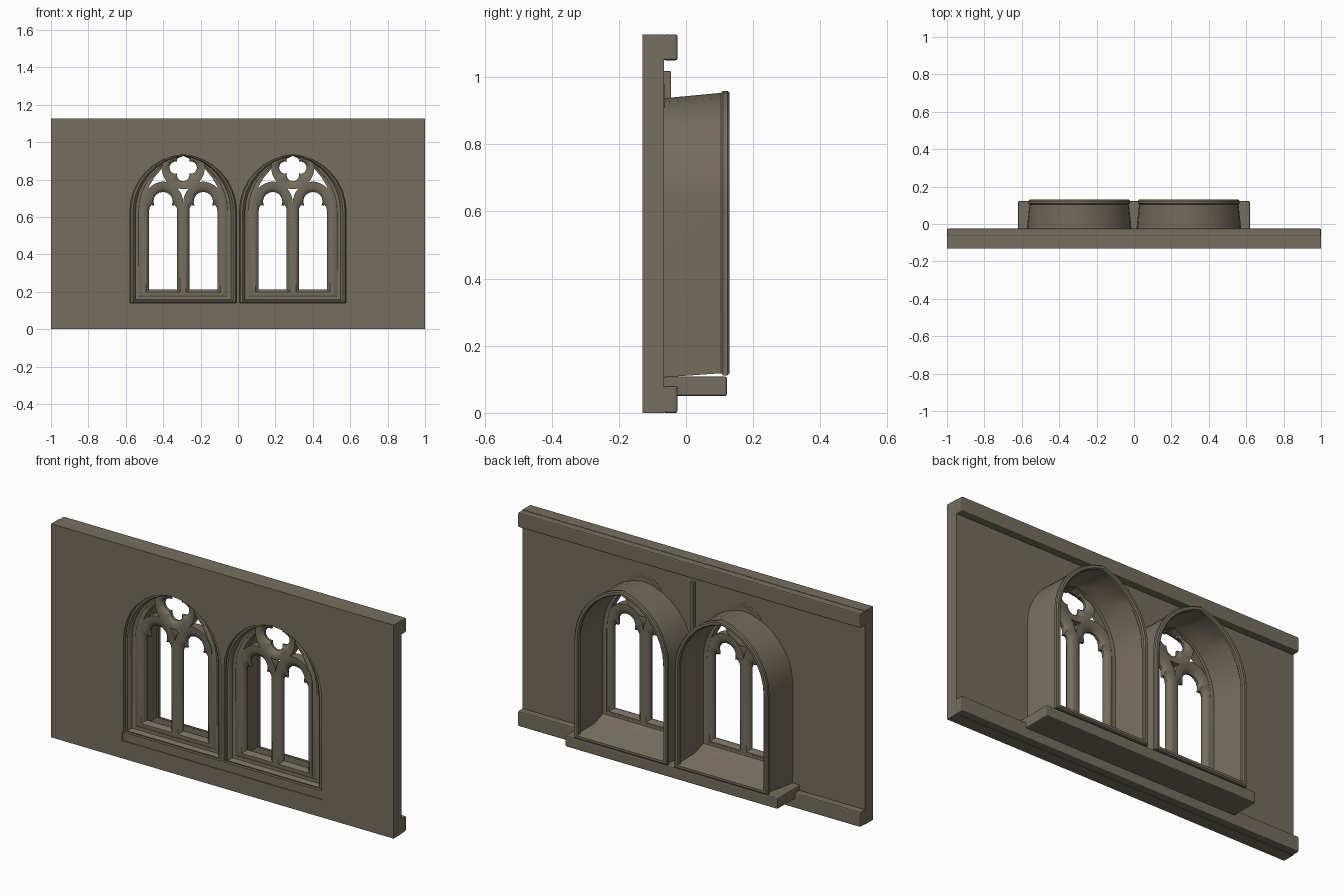
import bpy, bmesh, math

if "Cube" in bpy.data.objects:
    bpy.data.objects.remove(bpy.data.objects["Cube"])

stone = bpy.data.materials.new("warm_grey_stone")
stone.diffuse_color = (0.18, 0.155, 0.112, 1)
stone.use_nodes = True
stone.node_tree.nodes["Principled BSDF"].inputs["Base Color"].default_value = stone.diffuse_color

CX = 0.293      # centre of each window
SPRING = 0.63   # height where the arches begin
K = 8           # segments in half an arch


def finish(name, bm, bevel=0.0, smooth=True):
    bmesh.ops.recalc_face_normals(bm, faces=bm.faces)
    me = bpy.data.meshes.new(name)
    bm.to_mesh(me)
    bm.free()
    ob = bpy.data.objects.new(name, me)
    bpy.context.collection.objects.link(ob)
    me.materials.append(stone)
    bpy.ops.object.select_all(action='DESELECT')
    ob.select_set(True)
    bpy.context.view_layer.objects.active = ob
    if bevel:
        m = ob.modifiers.new("bevel", 'BEVEL')
        m.width, m.segments = bevel, 2
    if smooth:
        bpy.ops.object.shade_smooth_by_angle(angle=math.radians(35))
    return ob


def box(name, x0, x1, y0, y1, z0, z1, bevel=0.0):
    bm = bmesh.new()
    bmesh.ops.create_cube(bm, size=1)
    for v in bm.verts:
        v.co = ((x0 + x1) / 2 + v.co.x * (x1 - x0),
                (y0 + y1) / 2 + v.co.y * (y1 - y0),
                (z0 + z1) / 2 + v.co.z * (z1 - z0))
    return finish(name, bm, bevel, False)


def mirror_half(half):
    """Right half (spring to apex) -> whole outline, right to left."""
    return half + [(-x, z) for x, z in reversed(half[:-1])]


def arch(w, bottom, apex, spring=SPRING):
    """Slightly pointed two-centred arch with straight jambs."""
    h = apex - spring
    r = (w * w + h * h) / (2 * w)
    end = math.atan2(h, r - w)
    half = [(w - r + r * math.cos(end * i / K), spring + r * math.sin(end * i / K))
            for i in range(K + 1)]
    return [(w, bottom)] + mirror_half(half) + [(-w, bottom)]


def sweep(name, rings, cx, closed=True):
    """Join equal outlines (points, y) to a solid ring or a capped prism."""
    bm = bmesh.new()
    vs = [[bm.verts.new((cx + x, y, z)) for x, z in pts] for pts, y in rings]
    n = len(vs[0])
    for i in range(len(vs) if closed else len(vs) - 1):
        a, b = vs[i], vs[(i + 1) % len(vs)]
        for j in range(n):
            k = (j + 1) % n
            bm.faces.new((a[j], a[k], b[k], b[j]))
    if not closed:
        bm.faces.new(vs[0])
        bm.faces.new(vs[-1])
    return finish(name, bm)


def mix(a, b, t):
    return [(p[0] + (q[0] - p[0]) * t, p[1] + (q[1] - p[1]) * t) for p, q in zip(a, b)]


def tracery(name, outer, inner, cx, shift=0.0):
    """Flat stone bar with both faces chamfered toward the hole."""
    steps = [(0, -0.107), (0.5, -0.107), (0.8, -0.1), (1, -0.09),
             (1, -0.078), (0.8, -0.068), (0.5, -0.061), (0, -0.061)]
    sweep(name, [(mix(outer, inner, t), y + shift) for t, y in steps], cx)


# wall slab with the two arched openings and the shallow apron recess
wall = box("wall", -1, 1, -0.13, -0.065, 0, 1.127)
cutters = [sweep("cutter", [(arch(0.285, 0.14, 0.933), -0.3),
                            (arch(0.285, 0.14, 0.933), 0.3)], s * CX, False) for s in (-1, 1)]
cutters.append(box("cutter", -0.585, 0.585, -0.2, -0.125, 0.093, 0.139))
bpy.context.view_layer.objects.active = wall
for c in cutters:
    m = wall.modifiers.new("cut", 'BOOLEAN')
    m.operation, m.object, m.solver = 'DIFFERENCE', c, 'EXACT'
    bpy.ops.object.modifier_apply(modifier=m.name)
    bpy.data.objects.remove(c)

# rails, sill and small rib on the back
box("top_rail", -1, 1, -0.067, -0.025, 1.05, 1.127, 0.006)
box("bottom_rail", -1, 1, -0.067, -0.025, 0, 0.08, 0.006)
box("sill", -0.62, 0.62, -0.067, 0.122, 0.05, 0.108, 0.006)
box("back_rib", -0.009, 0.009, -0.067, -0.044, 0.11, 1.018, 0.003)

# surround section: half width, bottom, apex, y
section = [
    (0.287, 0.138, 0.936, -0.108), (0.279, 0.143, 0.932, -0.12),
    (0.268, 0.149, 0.93, -0.122), (0.259, 0.155, 0.929, -0.114),
    (0.255, 0.158, 0.928, -0.1), (0.238, 0.172, 0.927, -0.098),
    (0.228, 0.182, 0.926, -0.104), (0.212, 0.192, 0.926, -0.104),
    (0.212, 0.192, 0.926, -0.06), (0.232, 0.18, 0.927, -0.058),
    (0.24, 0.15, 0.93, 0.0), (0.252, 0.138, 0.936, 0.104),
    (0.247, 0.134, 0.935, 0.11), (0.247, 0.134, 0.935, 0.124),
    (0.253, 0.13, 0.94, 0.13), (0.266, 0.118, 0.953, 0.13),
    (0.272, 0.112, 0.959, 0.124), (0.272, 0.112, 0.959, 0.11),
    (0.266, 0.118, 0.953, 0.104), (0.284, 0.106, 0.937, -0.066),
]

# trefoil-headed light and quatrefoil eye
head = [(0.075, 0.63), (0.073, 0.648), (0.064, 0.663), (0.047, 0.662)]
head += [(0.052 * math.cos(a), 0.682 + 0.052 * math.sin(a))
         for a in (math.pi / 8 * i for i in range(5))]
trefoil = [(0.075, 0.212)] + mirror_half(head) + [(-0.075, 0.212)]
lancet = arch(0.1075, 0.188, 0.79, 0.675)

EYE = 0.864
circle, quatrefoil = [], []
for i in range(48):
    a = math.tau * i / 48
    p = (a + math.pi / 4) % (math.pi / 2) - math.pi / 4
    r = 0.04 * math.cos(p) + math.sqrt(0.033 ** 2 - (0.04 * math.sin(p)) ** 2)
    circle.append((0.115 * math.cos(a), EYE + 0.115 * math.sin(a)))
    quatrefoil.append((r * math.cos(a), EYE + r * math.sin(a)))

for side, s in (("left", -1), ("right", 1)):
    sweep(side + "_window_surround", [(arch(w, b, t), y) for w, b, t, y in section], s * CX)
    for i, d in enumerate((-0.1075, 0.1075)):
        tracery(f"{side}_lancet_{i + 1}", lancet, trefoil, s * CX + d)
    # set slightly back so the circle stays inside the wall where they overlap
    tracery(side + "_quatrefoil_ring", circle, quatrefoil, s * CX, -0.003)
